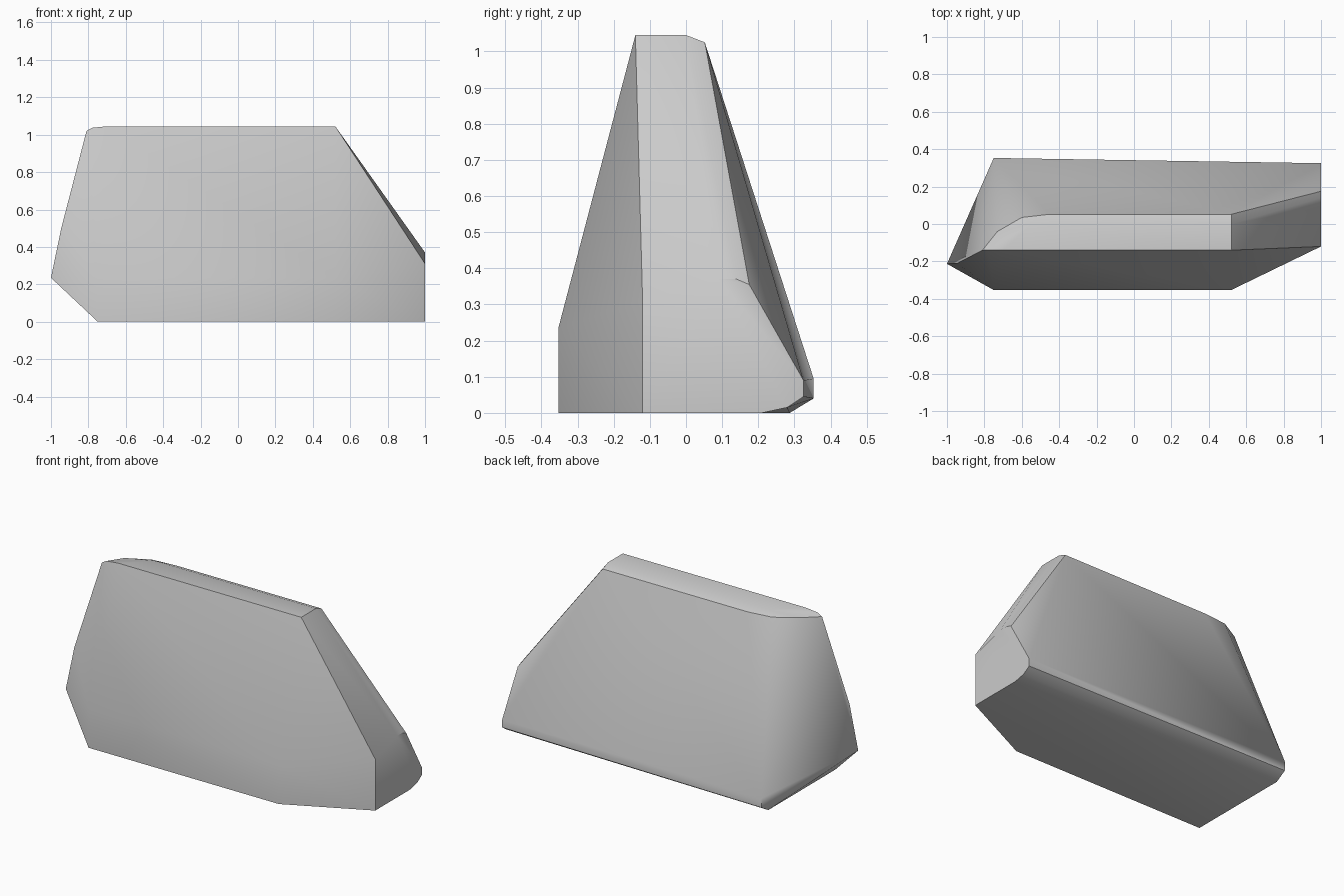
import bpy, bmesh, math

old = bpy.data.objects.get("Cube")
if old:
    bpy.data.objects.remove(old, do_unlink=True)

# Plain grey material
grey = bpy.data.materials.new("plain_grey")
grey.use_nodes = True
colour = (0.6, 0.6, 0.6, 1)
grey.diffuse_color = colour
grey.node_tree.nodes["Principled BSDF"].inputs["Base Color"].default_value = colour

# Front wall: vertical lower band
front = [(x, -0.353, z) for x in (-0.75, 0.52) for z in (0, 0.235)]
# Top ridge with a rounded back corner
ridge = [(-0.81, -0.14, 1.02), (-0.78, -0.14, 1.037), (-0.7, -0.14, 1.045),
         (0.52, -0.14, 1.045), (0.52, 0, 1.045), (-0.55, 0, 1.045),
         (-0.73, -0.04, 1.03), (-0.6, 0.035, 1.027), (-0.45, 0.052, 1.025),
         (0.52, 0.052, 1.025)]
# Pointed end
point = [(-1, -0.213, 0.235), (-0.945, -0.21, 0.5)]
# Back foot with a bevelled lower edge
foot = [(-0.75, 0.353, 0.095), (-0.75, 0.353, 0.04), (-0.75, 0.287, 0)]
# Flat end outline in y and z
end = [(1, y, z) for y, z in ((-0.12, 0), (-0.12, 0.31), (0.09, 0.37),
       (0.14, 0.37), (0.175, 0.355), (0.325, 0.09), (0.325, 0.045),
       (0.28, 0.015), (0.21, 0))]

# Wrap the outlines in one convex body
bm = bmesh.new()
for co in front + ridge + point + foot + end:
    bm.verts.new(co)
hull = bmesh.ops.convex_hull(bm, input=bm.verts)
loose = [v for v in bm.verts if not v.link_faces]
bmesh.ops.delete(bm, geom=loose, context='VERTS')
bmesh.ops.dissolve_limit(bm, angle_limit=math.radians(0.5),
                         verts=bm.verts, edges=bm.edges)
bmesh.ops.recalc_face_normals(bm, faces=bm.faces)

mesh = bpy.data.meshes.new("wedge_body")
bm.to_mesh(mesh)
bm.free()
mesh.materials.append(grey)
body = bpy.data.objects.new("wedge_body", mesh)
bpy.context.collection.objects.link(body)

# Smooth the gentle folds and keep the hard edges
bpy.ops.object.select_all(action='DESELECT')
body.select_set(True)
bpy.context.view_layer.objects.active = body
bpy.ops.object.shade_smooth_by_angle(angle=math.radians(35))
